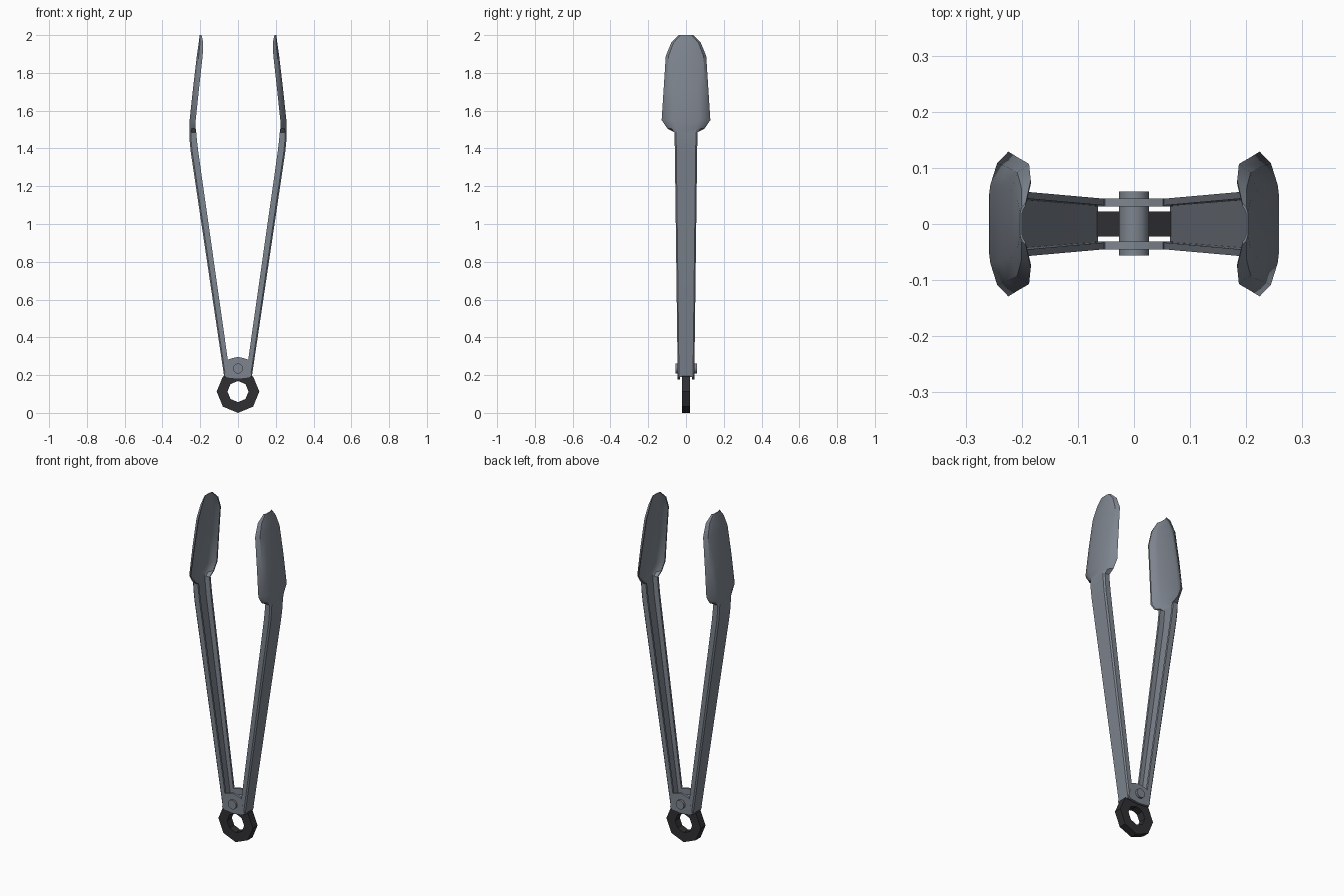
import bpy, bmesh, math

if "Cube" in bpy.data.objects:
    bpy.data.objects.remove(bpy.data.objects["Cube"])

def material(name, rgb):
    m = bpy.data.materials.new(name)
    m.diffuse_color = (*rgb, 1)
    m.use_nodes = True
    m.node_tree.nodes["Principled BSDF"].inputs["Base Color"].default_value = m.diffuse_color
    return m

steel = material("brushed_steel", (0.21, 0.235, 0.275))
dark = material("dark_plastic", (0.03, 0.028, 0.032))

def finish(name, bm, mat, angle=None):
    bmesh.ops.recalc_face_normals(bm, faces=bm.faces)
    me = bpy.data.meshes.new(name)
    bm.to_mesh(me)
    bm.free()
    me.materials.append(mat)
    ob = bpy.data.objects.new(name, me)
    bpy.context.collection.objects.link(ob)
    if angle:
        bpy.ops.object.select_all(action='DESELECT')
        ob.select_set(True)
        bpy.context.view_layer.objects.active = ob
        bpy.ops.object.shade_smooth_by_angle(angle=math.radians(angle))
    return ob

def loft(bm, rings, closed=False):
    n = len(rings[0])
    vs = [[bm.verts.new(p) for p in r] for r in rings]
    pairs = list(zip(vs, vs[1:]))
    if closed:
        pairs.append((vs[-1], vs[0]))
    for a, b in pairs:
        for i in range(n):
            j = (i + 1) % n
            bm.faces.new((a[i], a[j], b[j], b[i]))
    if not closed:
        bm.faces.new(vs[0])
        bm.faces.new(vs[-1])

# Arm stations: z, outer x, back half width, shoulder depth, shoulder half width, rim depth, rim half width, thickness
stations = [
    (0.19, 0.073, 0.037, 0.007, 0.044, 0.032, 0.044, 0.012),
    (1.38, 0.250, 0.051, 0.008, 0.059, 0.040, 0.059, 0.012),
    (1.44, 0.256, 0.052, 0.008, 0.060, 0.039, 0.060, 0.012),
    (1.485, 0.258, 0.052, 0.008, 0.060, 0.037, 0.060, 0.011),
    (1.505, 0.258, 0.054, 0.012, 0.078, 0.034, 0.098, 0.010),
    (1.550, 0.256, 0.070, 0.012, 0.108, 0.032, 0.129, 0.009),
    (1.720, 0.238, 0.066, 0.011, 0.102, 0.032, 0.118, 0.008),
    (1.890, 0.218, 0.060, 0.010, 0.092, 0.031, 0.107, 0.008),
    (1.960, 0.208, 0.044, 0.007, 0.066, 0.024, 0.078, 0.007),
    (2.000, 0.203, 0.020, 0.003, 0.030, 0.010, 0.038, 0.005),
]

def arm(name, s):
    bm = bmesh.new()
    rings = []
    for z, x, bw, m, w, d, rw, t in stations:
        half = [(0, bw), (m, w), (d, rw), (d, rw - t), (m + t * .5, w - t), (t * .7, bw - t * .4)]
        sec = half + [(a, -b) for a, b in reversed(half)]
        rings.append([(s * (x - a), b, z) for a, b in sec])
    loft(bm, rings)
    return finish(name, bm, steel, 32)

arm("left_arm", -1)
arm("right_arm", 1)

# Hinge plates joining the two arms, front and back
outline = [(-.073, .20), (-.062, .185), (0, .178), (.062, .185), (.073, .20),
           (.052, .283), (.025, .291), (0, .296), (-.025, .291), (-.052, .283)]
for name, y in (("front_hinge_plate", -.045), ("back_hinge_plate", .031)):
    bm = bmesh.new()
    loft(bm, [[(x, yy, z) for x, z in outline] for yy in (y, y + .014)])
    finish(name, bm, steel)

# Hinge pin
def circle(r, y, z, n):
    return [(r * math.sin(2 * math.pi * i / n), y, z + r * math.cos(2 * math.pi * i / n)) for i in range(n)]

bm = bmesh.new()
loft(bm, [circle(.027, y, .235, 12) for y in (-.056, .058)])
finish("hinge_pin", bm, steel, 35)

# Octagonal pull ring
bm = bmesh.new()
loft(bm, [circle(r, y, .113, 8) for r, y in ((.113, -.022), (.113, .022), (.056, .022), (.056, -.022))], closed=True)
finish("pull_ring", bm, dark)
